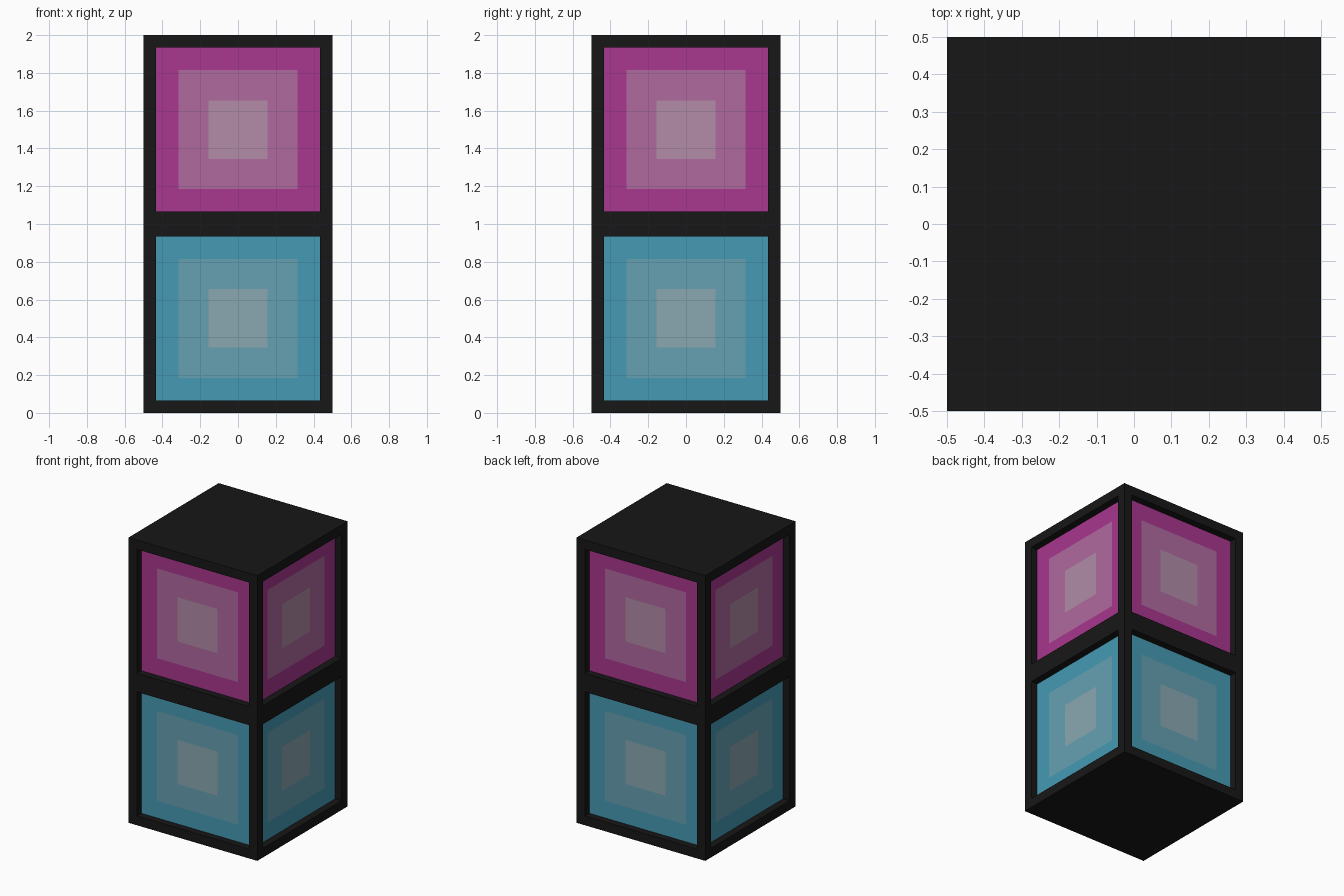
import bpy
import bmesh

if "Cube" in bpy.data.objects:
    bpy.data.objects.remove(bpy.data.objects["Cube"])


def material(name, rgb):
    # on-screen 0-255 colour to linear diffuse colour
    m = bpy.data.materials.new(name)
    lin = [((c / 255 + 0.055) / 1.055) ** 2.4 for c in rgb]
    m.diffuse_color = (*lin, 1.0)
    m.use_nodes = True
    m.node_tree.nodes["Principled BSDF"].inputs["Base Color"].default_value = m.diffuse_color
    return m


frame_mat = material("frame_black", (23, 23, 23))


def block(name, z, colours, joint):
    bm = bmesh.new()
    bmesh.ops.create_cube(bm, size=1.0)
    bmesh.ops.translate(bm, verts=bm.verts[:], vec=(0, 0, z))
    bm.normal_update()
    sides = [f for f in bm.faces if abs(f.normal.z) < 0.5]
    # drop the hidden face where the two blocks meet
    hidden = [f for f in bm.faces if f.normal.z * joint > 0.5]
    bmesh.ops.delete(bm, geom=hidden, context='FACES_ONLY')

    def inset(thickness, depth=0.0):
        bmesh.ops.inset_individual(bm, faces=sides, thickness=thickness,
                                   depth=depth, use_even_offset=True)
        bm.normal_update()

    # frame bars, then the recess walls
    inset(0.065)
    inset(0.0, -0.05)
    # nested coloured squares on each recessed panel
    for slot, step in ((1, 0.12), (2, 0.16), (3, None)):
        for f in sides:
            f.material_index = slot
        if step:
            inset(step)

    mesh = bpy.data.meshes.new(name)
    bm.to_mesh(mesh)
    bm.free()
    mesh.materials.append(frame_mat)
    for part, rgb in zip(("outer", "middle", "inner"), colours):
        mesh.materials.append(material(f"{name}_{part}", rgb))
    bpy.context.collection.objects.link(bpy.data.objects.new(name, mesh))


block("lower_blue_block", 0.5,
      ((70, 154, 180), (102, 160, 178), (138, 168, 178)), 1)
block("upper_magenta_block", 1.5,
      ((168, 55, 142), (176, 106, 160), (178, 140, 168)), -1)
